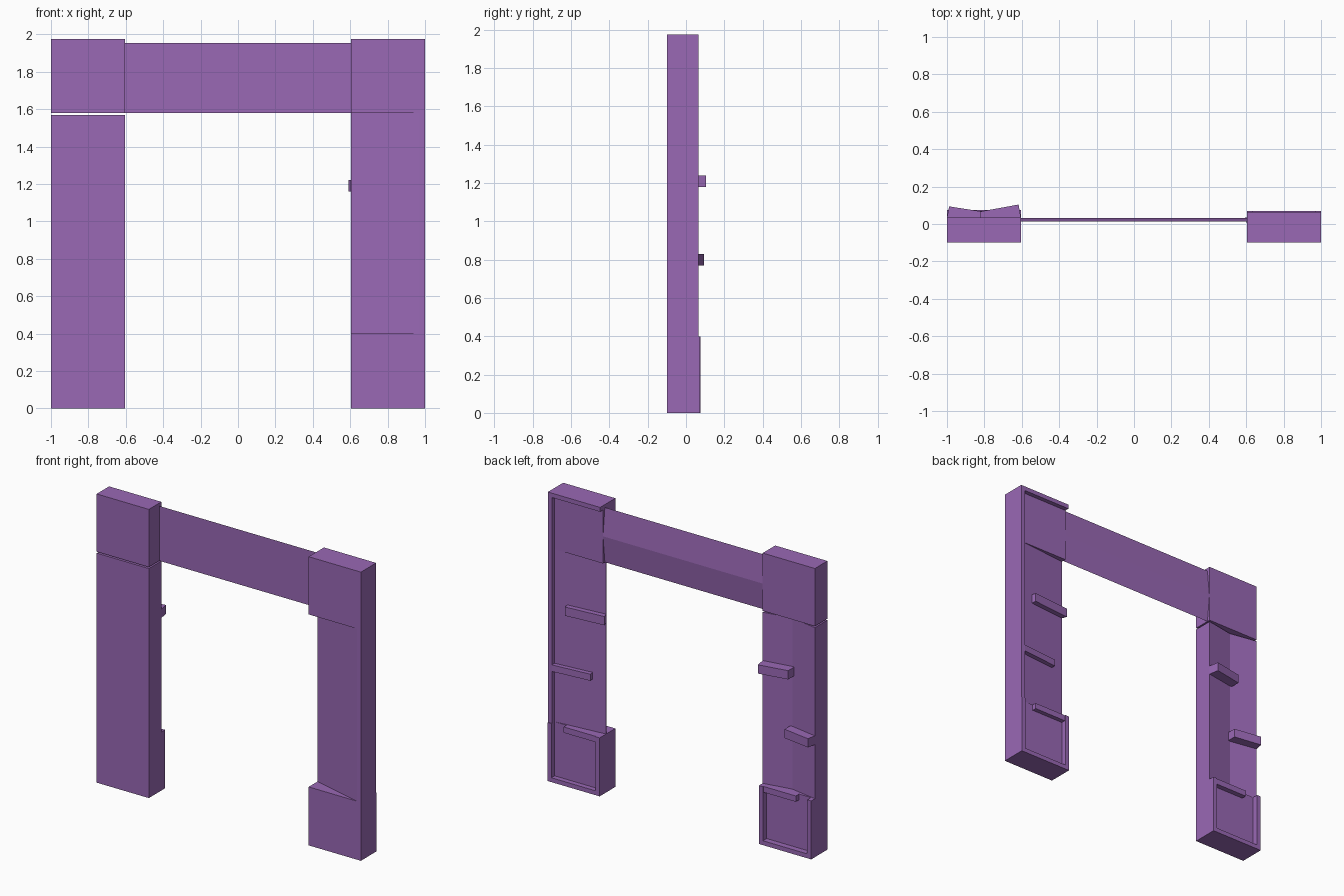
import bpy, bmesh

if "Cube" in bpy.data.objects:
    bpy.data.objects.remove(bpy.data.objects["Cube"])

purple = bpy.data.materials.new("purple")
purple.diffuse_color = (0.32, 0.14, 0.46, 1)
purple.use_nodes = True
purple.node_tree.nodes["Principled BSDF"].inputs["Base Color"].default_value = purple.diffuse_color


def extrude(name, pts, lo, hi, axis="z"):
    """Extrude a closed 2D outline along one axis (outline uses the other two, in xyz order)."""
    place = {"x": lambda p, t: (t, p[0], p[1]),
             "y": lambda p, t: (p[0], t, p[1]),
             "z": lambda p, t: (p[0], p[1], t)}[axis]
    bm = bmesh.new()
    a = [bm.verts.new(place(p, lo)) for p in pts]
    b = [bm.verts.new(place(p, hi)) for p in pts]
    bm.faces.new(a)
    bm.faces.new(b)
    for i in range(len(pts)):
        j = (i + 1) % len(pts)
        bm.faces.new((a[i], a[j], b[j], b[i]))
    bmesh.ops.recalc_face_normals(bm, faces=bm.faces)
    me = bpy.data.meshes.new(name)
    bm.to_mesh(me)
    bm.free()
    me.materials.append(purple)
    ob = bpy.data.objects.new(name, me)
    bpy.context.collection.objects.link(ob)
    return ob


def box(name, x0, x1, y0, y1, z0, z1):
    return extrude(name, [(x0, y0), (x1, y0), (x1, y1), (x0, y1)], z0, z1)


FRONT, BACK = -0.10, 0.035   # front face and recessed back panel

# Base of each post: solid block with an open raised rim and a short top bar behind
for side, s, rim in (("left", -1, 0.075), ("right", 1, 0.07)):
    box(side + "_base_block", s * 0.605, s * 1.0, FRONT, BACK, 0, 0.40)
    u = [(0.605, 0), (1, 0), (1, 0.40), (0.97, 0.40), (0.97, 0.03),
         (0.635, 0.03), (0.635, 0.40), (0.605, 0.40)]
    extrude(side + "_base_rim", [(s * x, z) for x, z in u], BACK, rim, "y")
    box(side + "_base_top_bar", s * 0.635, s * 0.88, BACK, rim - 0.005, 0.36, 0.40)

# Left post: flat front, shallow valley at the back, separate cap block
extrude("left_post", [(-1, FRONT), (-0.605, FRONT), (-0.605, BACK), (-0.805, 0.0), (-1, BACK)],
        0.40, 1.57)
box("left_cap", -1, -0.605, FRONT, BACK, 1.58, 1.975)

# Left post slats, each following one half of the valley
extrude("left_upper_slat", [(-0.605, BACK), (-0.82, -0.002), (-0.82, 0.067), (-0.617, 0.104)],
        1.18, 1.24)
extrude("left_lower_slat", [(-1, BACK), (-0.79, -0.002), (-0.79, 0.063), (-0.988, 0.094)],
        0.77, 0.83)

# Right post: slanted panel tapering to the inner edge, with an outer wall
extrude("right_post_panel", [(0.605, -0.005), (0.97, FRONT), (0.97, BACK), (0.605, 0.0)],
        0.40, 1.58)
box("right_post_wall", 0.97, 1.0, FRONT, 0.065, 0.40, 1.975)
box("right_cap", 0.605, 0.97, FRONT, BACK, 1.58, 1.975)
box("right_cap_top_rim", 0.605, 0.97, BACK, 0.065, 1.945, 1.975)

# Right post slats along the slanted panel
extrude("right_upper_slat", [(0.605, 0.0), (0.88, 0.026), (0.875, 0.06), (0.592, 0.035)],
        1.16, 1.22)
extrude("right_lower_slat", [(0.70, 0.009), (0.97, BACK), (0.97, 0.065), (0.695, 0.04)],
        0.755, 0.80)

# Lintel: flat front, back with a shallow ridge along the middle
extrude("lintel", [(0.013, 1.58), (0.033, 1.765), (0.013, 1.955)], -0.605, 0.605, "x")
